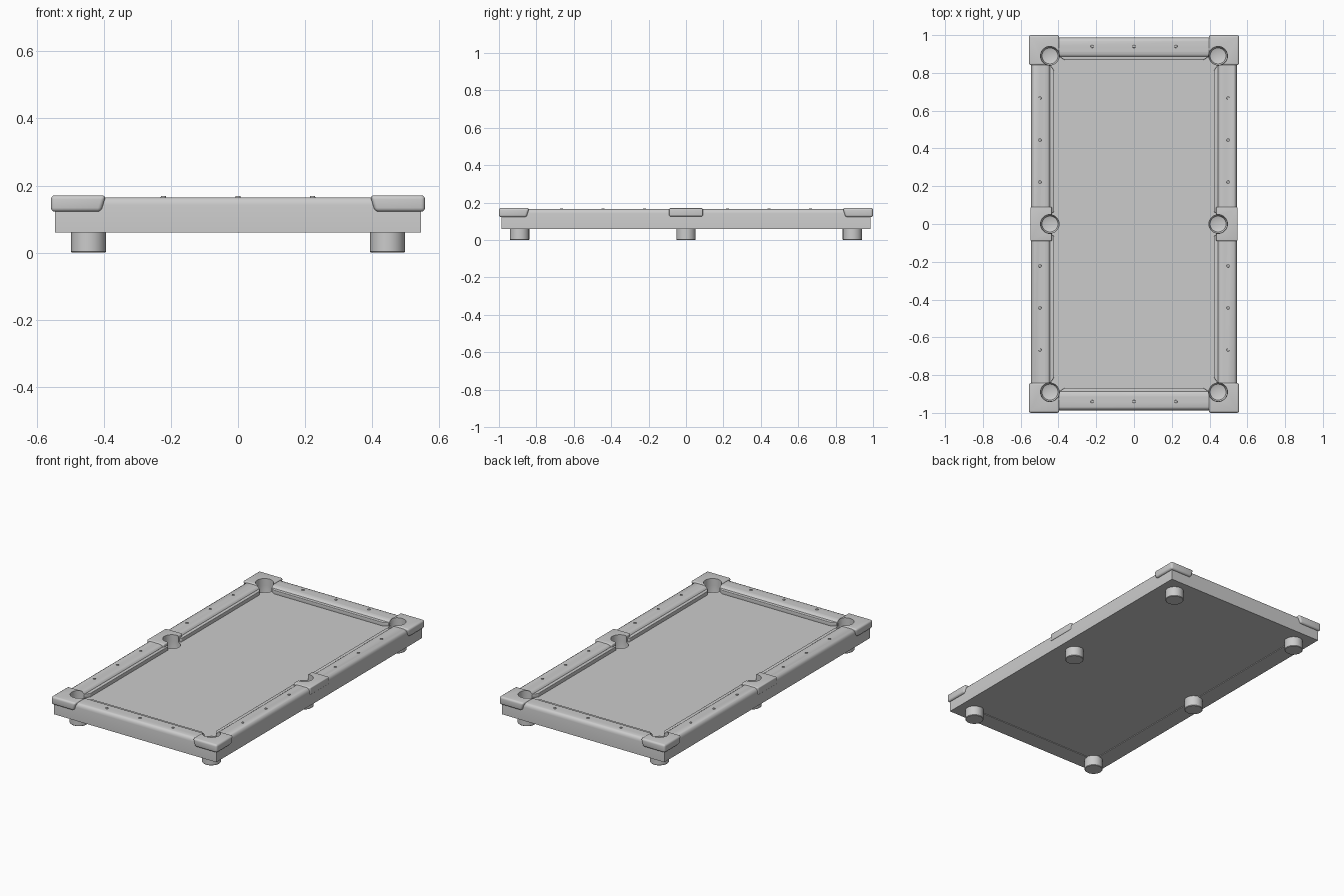
import bpy, bmesh, math
from mathutils import Matrix

if "Cube" in bpy.data.objects:
    bpy.data.objects.remove(bpy.data.objects["Cube"])

PX, PY, PR = 0.445, 0.89, 0.05          # pocket centre and radius
POCKETS = [(sx * PX, y) for sx in (-1, 1) for y in (-PY, 0, PY)]


def add(name, bm):
    bmesh.ops.recalc_face_normals(bm, faces=bm.faces[:])
    me = bpy.data.meshes.new(name)
    bm.to_mesh(me)
    bm.free()
    ob = bpy.data.objects.new(name, me)
    bpy.context.collection.objects.link(ob)
    return ob


def activate(ob):
    bpy.ops.object.select_all(action='DESELECT')
    ob.select_set(True)
    bpy.context.view_layer.objects.active = ob


def finish(ob, mirror=(False, False), bevel=0, cut=None, angle=35):
    """Bevel, mirror and cut pockets, then smooth."""
    activate(ob)
    if bevel:
        m = ob.modifiers.new("Bevel", 'BEVEL')
        m.width, m.segments, m.limit_method = bevel, 4, 'ANGLE'
    if any(mirror):
        m = ob.modifiers.new("Mirror", 'MIRROR')
        m.use_axis = (mirror[0], mirror[1], False)
        m.use_mirror_merge = False
    if cut:
        m = ob.modifiers.new("Pockets", 'BOOLEAN')
        m.operation, m.solver, m.object = 'DIFFERENCE', 'EXACT', cut
    for m in list(ob.modifiers):
        bpy.ops.object.modifier_apply(modifier=m.name)
    bpy.ops.object.shade_smooth_by_angle(angle=math.radians(angle))


def prism(name, top, z0, z1, bottom=None):
    bm = bmesh.new()
    lo = [bm.verts.new((x, y, z0)) for x, y in (bottom or top)]
    hi = [bm.verts.new((x, y, z1)) for x, y in top]
    n = len(top)
    bm.faces.new(lo[::-1])
    bm.faces.new(hi)
    for i in range(n):
        j = (i + 1) % n
        bm.faces.new((lo[i], lo[j], hi[j], hi[i]))
    return add(name, bm)


def loops(bm, rings, closed):
    n = len(rings[0])
    for k in range(len(rings) if closed else len(rings) - 1):
        a, b = rings[k], rings[(k + 1) % len(rings)]
        for i in range(n):
            j = (i + 1) % n
            bm.faces.new((a[i], a[j], b[j], b[i]))


# Pocket cutter
bm = bmesh.new()
for x, y in POCKETS:
    bmesh.ops.create_cone(bm, cap_ends=True, segments=40, radius1=PR, radius2=PR,
                          depth=0.3, matrix=Matrix.Translation((x, y, 0.16)))
cutter = add("pocket_cutter", bm)
cutter.hide_render = True

# Rail frame: profile of (inset, height) carried round the rectangle
profile = [(0, 0.06), (0, 0.142), (0.002, 0.152), (0.008, 0.160), (0.018, 0.165),
           (0.075, 0.165), (0.090, 0.162), (0.099, 0.155), (0.103, 0.146), (0.103, 0.06)]
bm = bmesh.new()
rings = []
for d, z in profile:
    hx, hy = 0.545 - d, 0.987 - d
    rings.append([bm.verts.new((sx * hx, sy * hy, z))
                  for sx, sy in ((-1, -1), (1, -1), (1, 1), (-1, 1))])
loops(bm, rings, True)
finish(add("rail_frame", bm), cut=cutter)

# Playing bed
bx, by = 0.45, 0.895
finish(prism("bed", [(-bx, -by), (bx, -by), (bx, by), (-bx, by)], 0.064, 0.131), cut=cutter)

# Cushions
finish(prism("end_cushion", [(-0.40, 0.89), (-0.368, 0.868), (0.368, 0.868), (0.40, 0.89)],
             0.129, 0.153), mirror=(False, True), bevel=0.003)
finish(prism("side_cushion", [(0.445, 0.053), (0.445, 0.845), (0.423, 0.812), (0.423, 0.064)],
             0.129, 0.153), mirror=(True, True), bevel=0.003)

# Corner caps, wrapped round the corner pockets
top = [(0.393, 1.0), (0.557, 1.0), (0.557, 0.838), (PX, 0.838), (PX, PY), (0.393, PY)]
low = [(0.408, 1.0), (0.557, 1.0), (0.557, 0.853), (PX, 0.853), (PX, PY), (0.408, PY)]
finish(prism("corner_cap", top, 0.122, 0.171, low), mirror=(True, True), bevel=0.012, cut=cutter)

# Side pocket caps
finish(prism("side_cap", [(0.435, -0.09), (0.549, -0.09), (0.549, 0.09), (0.435, 0.09)],
             0.126, 0.170), mirror=(True, False), bevel=0.006, cut=cutter)

# Pocket cups, which also serve as the feet
cup = [(0.049, 0), (0.052, 0.003), (0.052, 0.129), (0.0485, 0.131), (0.0485, 0.03),
       (0.042, 0.016), (0.025, 0.010)]
bm = bmesh.new()
for px, py in POCKETS:
    rings = [[bm.verts.new((px + r * math.cos(t * math.tau / 40),
                            py + r * math.sin(t * math.tau / 40), z)) for t in range(40)]
             for r, z in cup]
    loops(bm, rings, False)
    bm.faces.new(rings[0])
    bm.faces.new(rings[-1])
finish(add("pocket_cups", bm))

# Sight markers on the rails
spots = [(x, s * 0.94) for x in (-0.222, 0, 0.222) for s in (-1, 1)]
spots += [(s * 0.498, t * y) for y in (0.222, 0.444, 0.666) for s in (-1, 1) for t in (-1, 1)]
bm = bmesh.new()
for x, y in spots:
    bmesh.ops.create_cone(bm, cap_ends=True, segments=16, radius1=0.009, radius2=0.007,
                          depth=0.006, matrix=Matrix.Translation((x, y, 0.1655)))
finish(add("sight_markers", bm))

bpy.data.objects.remove(cutter)
